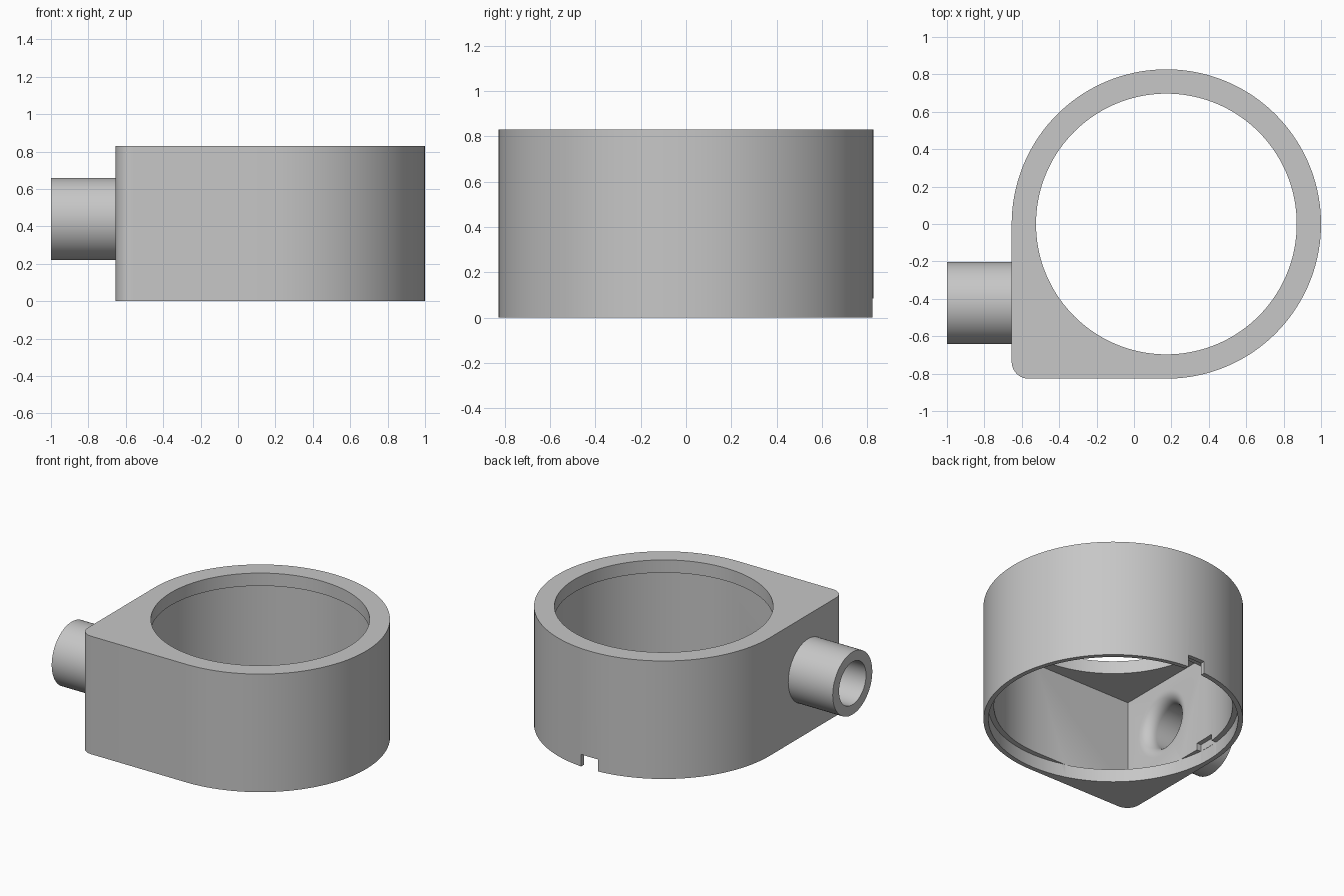
import bpy, bmesh, math
from mathutils import Vector, Matrix

if "Cube" in bpy.data.objects:
    bpy.data.objects.remove(bpy.data.objects["Cube"])

CX = 0.173      # ring axis
R = 0.827       # outer radius
H = 0.83        # height
PORT_Y, PORT_Z = -0.422, 0.44

grey = bpy.data.materials.new("plain_grey")
grey.use_nodes = True
colour = (0.57, 0.57, 0.57, 1)
grey.diffuse_color = colour
grey.node_tree.nodes["Principled BSDF"].inputs["Base Color"].default_value = colour


def arc(radius, start, end, steps, cx=CX, cy=0.0):
    angles = [math.radians(start + (end - start) * i / steps) for i in range(steps + 1)]
    return [(cx + radius * math.cos(a), cy + radius * math.sin(a)) for a in angles]


def finish(name, bm):
    bmesh.ops.recalc_face_normals(bm, faces=bm.faces)
    mesh = bpy.data.meshes.new(name)
    bm.to_mesh(mesh)
    bm.free()
    mesh.materials.append(grey)
    obj = bpy.data.objects.new(name, mesh)
    bpy.context.collection.objects.link(obj)
    return obj


def prism(name, outline, z0, z1):
    bm = bmesh.new()
    face = bm.faces.new([bm.verts.new((x, y, z0)) for x, y in outline])
    top = bmesh.ops.extrude_face_region(bm, geom=[face])["geom"]
    verts = [v for v in top if isinstance(v, bmesh.types.BMVert)]
    bmesh.ops.translate(bm, verts=verts, vec=(0, 0, z1 - z0))
    return finish(name, bm)


def turned(name, profile, steps=64):
    """Solid of revolution about the port axis; profile is (x, radius)."""
    bm = bmesh.new()
    rings = []
    for x, r in profile:
        rings.append([bm.verts.new((x, PORT_Y + r * math.cos(math.tau * i / steps),
                                    PORT_Z + r * math.sin(math.tau * i / steps)))
                      for i in range(steps)])
    for a, b in zip(rings, rings[1:]):
        for i in range(steps):
            j = (i + 1) % steps
            bm.faces.new((a[i], a[j], b[j], b[i]))
    bm.faces.new(rings[0])
    bm.faces.new(rings[-1])
    return finish(name, bm)


def slot(name, angle, r0, r1, width, z0, z1):
    bm = bmesh.new()
    bmesh.ops.create_cube(bm, size=1)
    bmesh.ops.scale(bm, verts=bm.verts, vec=(r1 - r0, width, z1 - z0))
    bmesh.ops.translate(bm, verts=bm.verts, vec=((r0 + r1) / 2, 0, (z0 + z1) / 2))
    turn = Matrix.Translation((CX, 0, 0)) @ Matrix.Rotation(math.radians(angle), 4, "Z")
    bmesh.ops.transform(bm, matrix=turn, verts=bm.verts)
    return finish(name, bm)


def combine(target, tool, operation):
    mod = target.modifiers.new(operation.lower(), "BOOLEAN")
    mod.operation, mod.solver, mod.object = operation, "EXACT", tool
    bpy.context.view_layer.objects.active = target
    bpy.ops.object.modifier_apply(modifier=mod.name)
    bpy.data.objects.remove(tool)


# Housing: round body with one filleted square corner
FILLET = 0.09
corner = arc(FILLET, 180, 270, 10, CX - R + FILLET, -R + FILLET)
housing = prism("housing", arc(R, -90, 180, 108) + corner, 0, H)

# Side port tube
combine(housing, turned("port_tube", [(-1.0, 0.22), (CX - 0.79, 0.22)]), "UNION")

# Inner chamber with sharp corner, top opening, and bottom counterbore
INNER = 0.76
chamber = arc(INNER, -90, 180, 108) + [(CX - INNER, -INNER)]
combine(housing, prism("chamber_cutter", chamber, 0.09, 0.74), "DIFFERENCE")
combine(housing, prism("opening_cutter", arc(0.697, 0, 357.5, 143), 0.6, 1), "DIFFERENCE")
combine(housing, prism("counterbore_cutter", arc(0.795, 0, 357.5, 143), -0.1, 0.092), "DIFFERENCE")

# Port bore with a rounded flare where it meets the chamber
FLARE = 0.08
wall = CX - INNER
flare = [(wall - FLARE * math.cos(t), 0.15 + FLARE * (1 - math.sin(t)))
         for t in [math.radians(90 - 90 * i / 8) for i in range(9)]]
flare = [(wall - FLARE + FLARE * math.sin(t), 0.15 + FLARE * (1 - math.cos(t)))
         for t in [math.radians(11.25 * i) for i in range(9)]]
bore = [(-1.1, 0.15)] + flare + [(wall + 0.05, 0.15 + FLARE)]
combine(housing, turned("bore_cutter", bore), "DIFFERENCE")

# Bottom rim: one open notch at the back, two hidden slots at the sides
combine(housing, slot("back_notch", 90, 0.7, 0.9, 0.13, -0.1, 0.085), "DIFFERENCE")
for side in (0, 180):
    combine(housing, slot("side_slot", side, 0.7, 0.793, 0.15, -0.1, 0.14), "DIFFERENCE")

# Smooth round walls, crisp edges
bpy.ops.object.select_all(action="DESELECT")
housing.select_set(True)
bpy.context.view_layer.objects.active = housing
bpy.ops.object.shade_smooth_by_angle(angle=math.radians(30))
